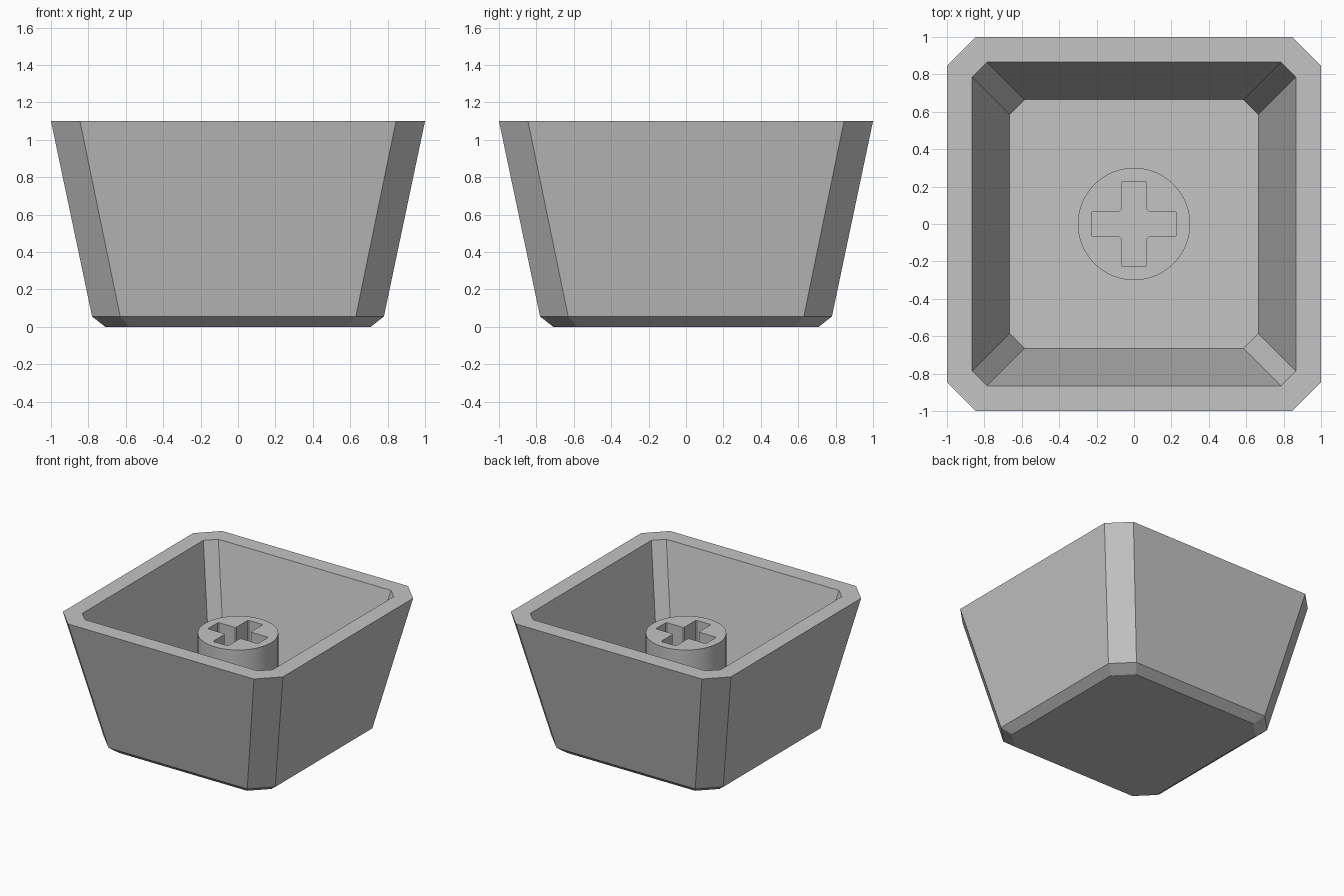
import bpy, bmesh
from math import sin, cos, tau, radians

if "Cube" in bpy.data.objects:
    bpy.data.objects.remove(bpy.data.objects["Cube"], do_unlink=True)

# Single grey plastic material
plastic = bpy.data.materials.new("grey_plastic")
plastic.use_nodes = True
grey = (0.55, 0.55, 0.55, 1)
plastic.diffuse_color = grey
plastic.node_tree.nodes["Principled BSDF"].inputs["Base Color"].default_value = grey

FLOOR = 0.15
STEM_TOP = 0.87


def finish(bm, name):
    bmesh.ops.recalc_face_normals(bm, faces=bm.faces)
    mesh = bpy.data.meshes.new(name)
    bm.to_mesh(mesh)
    bm.free()
    mesh.materials.append(plastic)
    obj = bpy.data.objects.new(name, mesh)
    bpy.context.collection.objects.link(obj)
    return obj


def turned(points):
    """Repeat points in four quarter turns around z."""
    result = []
    for _ in range(4):
        result += points
        points = [(-y, x) for x, y in points]
    return result


def ring(bm, points, z):
    return [bm.verts.new((x, y, z)) for x, y in points]


def loop_edges(bm, verts):
    return [bm.edges.new((a, b)) for a, b in zip(verts, verts[1:] + verts[:1])]


# Hollow shell: chamfered square sections lofted up the outside and down the inside
bm = bmesh.new()
sections = [  # half width, corner chamfer, height
    (0.71, 0.13, 0), (0.78, 0.15, 0.055), (1, 0.155, 1.1),
    (0.865, 0.08, 1.1), (0.665, 0.08, FLOOR)]
rings = [ring(bm, turned([(h, h - c), (h - c, h)]), z) for h, c, z in sections]
for low, high in zip(rings, rings[1:]):
    for i in range(8):
        j = (i + 1) % 8
        bm.faces.new((low[i], low[j], high[j], high[i]))
bm.faces.new(rings[0])
bm.faces.new(rings[-1])
finish(bm, "cap_shell")

# Round stem with a cross-shaped socket
bm = bmesh.new()
steps = 72
circle = [(0.3 * cos(tau * i / steps), 0.3 * sin(tau * i / steps)) for i in range(steps)]
long, wide, r = 0.228, 0.068, 0.009
cross = turned([
    (long, -wide + r), (long, wide - r), (long - r, wide),
    (wide + r, wide), (wide, wide + r), (wide, long - r), (wide - r, long)][:6])
outline = loop_edges(bm, ring(bm, circle, STEM_TOP))
outline += loop_edges(bm, ring(bm, cross, STEM_TOP))
bmesh.ops.triangle_fill(bm, edges=outline, use_beauty=True, normal=(0, 0, 1))
top_faces = bm.faces[:]
extruded = bmesh.ops.extrude_face_region(bm, geom=top_faces, use_keep_orig=True)
moved = [v for v in extruded["geom"] if isinstance(v, bmesh.types.BMVert)]
bmesh.ops.translate(bm, verts=moved, vec=(0, 0, FLOOR - STEM_TOP))
stem = finish(bm, "stem")

bpy.ops.object.select_all(action="DESELECT")
stem.select_set(True)
bpy.context.view_layer.objects.active = stem
bpy.ops.object.shade_smooth_by_angle(angle=radians(30))
